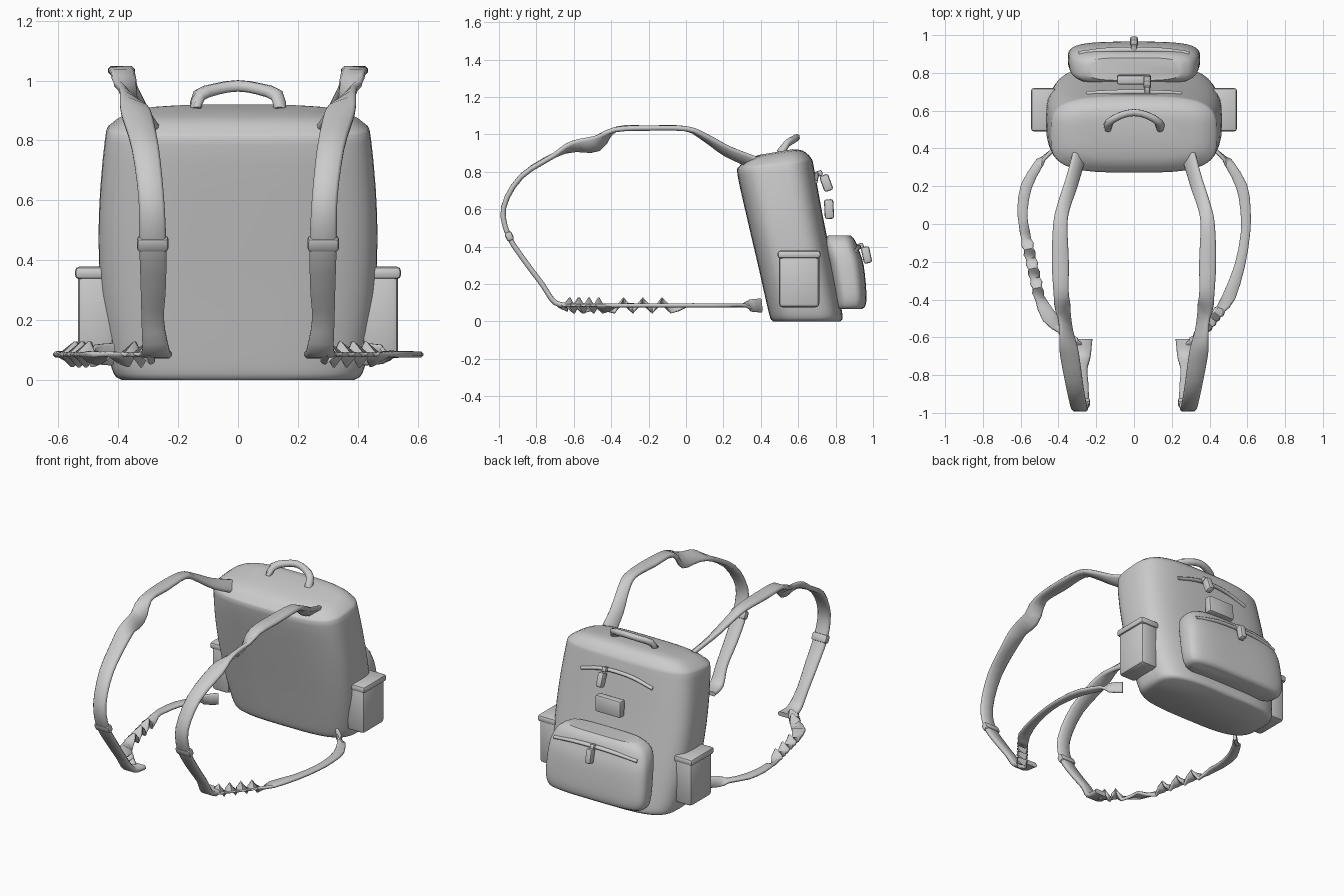
import bpy, bmesh, math
from mathutils import Vector, Matrix

if "Cube" in bpy.data.objects:
    bpy.data.objects.remove(bpy.data.objects["Cube"])

grey = bpy.data.materials.new("light_grey")
grey.use_nodes = True
grey.diffuse_color = (0.6, 0.6, 0.6, 1)
grey.node_tree.nodes["Principled BSDF"].inputs["Base Color"].default_value = grey.diffuse_color


def finish(name, bm, angle=40):
    bmesh.ops.recalc_face_normals(bm, faces=bm.faces)
    mesh = bpy.data.meshes.new(name)
    bm.to_mesh(mesh)
    bm.free()
    mesh.materials.append(grey)
    ob = bpy.data.objects.new(name, mesh)
    bpy.context.collection.objects.link(ob)
    bpy.ops.object.select_all(action='DESELECT')
    ob.select_set(True)
    bpy.context.view_layer.objects.active = ob
    bpy.ops.object.shade_smooth_by_angle(angle=math.radians(angle))
    return ob


def skin(bm, rings):
    """Join closed rings of points into a capped tube."""
    loops = [[bm.verts.new(p) for p in ring] for ring in rings]
    n = len(loops[0])
    for a, b in zip(loops, loops[1:]):
        for i in range(n):
            j = (i + 1) % n
            bm.faces.new((a[i], a[j], b[j], b[i]))
    bm.faces.new(loops[0])
    bm.faces.new(loops[-1])


def smooth_path(pts, steps):
    """Catmull-Rom through tuples of any length."""
    pts = [Vector(p) for p in pts]
    ext = [pts[0] * 2 - pts[1]] + pts + [pts[-1] * 2 - pts[-2]]
    out = []
    for a, b, c, d in zip(ext, ext[1:], ext[2:], ext[3:]):
        for k in range(steps):
            t = k / steps
            out.append((b * 2 + (c - a) * t + (a * 2 - b * 5 + c * 4 - d) * t**2
                        + (b * 3 - a - c * 3 + d) * t**3) / 2)
    return out + [pts[-1]]


def soft_block(name, levels, power=3.5, count=48):
    """Upright loft of rounded rectangles: z, half width, front y, back y, slope."""
    rings = []
    for z, hw, y0, y1, slope in smooth_path(levels, 3):
        ring = []
        for i in range(count):
            a = 2 * math.pi * i / count
            c, s = math.cos(a), math.sin(a)
            x = hw * math.copysign(abs(c) ** (2 / power), c)
            dy = (y1 - y0) / 2 * math.copysign(abs(s) ** (2 / power), s)
            ring.append((x, (y0 + y1) / 2 + dy, z + slope * dy))
        rings.append(ring)
    bm = bmesh.new()
    skin(bm, rings)
    return finish(name, bm)


def box(name, center, size, tilt=0, turn=0, bevel=0.012):
    bm = bmesh.new()
    rot = Matrix.Rotation(math.radians(turn), 4, 'Z') @ Matrix.Rotation(math.radians(tilt), 4, 'X')
    bmesh.ops.create_cube(bm, size=1, matrix=Matrix.Translation(center) @ rot
                          @ Matrix.Diagonal((*size, 1)))
    bmesh.ops.bevel(bm, geom=bm.edges[:], offset=bevel, segments=2, affect='EDGES', profile=0.5)
    return finish(name, bm)


def ribbon(name, pts, thick, flat, side=1, steps=3):
    """Webbing along x, y, z, roll in degrees, width; flat picks the width direction."""
    path = smooth_path(pts, steps)
    rings = []
    for i, p in enumerate(path):
        pos = Vector(p[:3])
        t = (Vector(path[min(i + 1, len(path) - 1)][:3]) - Vector(path[max(i - 1, 0)][:3])).normalized()
        w = flat(t)
        w = (w - t * w.dot(t)).normalized()
        w = Matrix.Rotation(math.radians(p[3]), 3, t) @ w
        n = t.cross(w)
        a, b, e = p[4] / 2, thick / 2, thick / 3
        corners = [(a, -b + e), (a, b - e), (a - e, b), (e - a, b),
                   (-a, b - e), (-a, e - b), (e - a, -b), (a - e, -b)]
        ring = [pos + w * u + n * v for u, v in corners]
        rings.append([(q.x * side, q.y, q.z) for q in ring])
    bm = bmesh.new()
    skin(bm, rings)
    return finish(name, bm, 50)


def across(t):
    return Vector((1, 0, 0))


def level(t):
    return t.cross(Vector((0, 0, 1)))


# Main bag, leaning towards the wearer
soft_block("main_bag", [
    (0.0, 0.39, 0.465, 0.825, 0), (0.02, 0.415, 0.45, 0.838, 0), (0.1, 0.435, 0.43, 0.825, 0),
    (0.3, 0.46, 0.385, 0.785, 0), (0.55, 0.465, 0.328, 0.733, 0.03), (0.8, 0.445, 0.275, 0.685, 0.08),
    (0.85, 0.425, 0.285, 0.67, 0.11), (0.89, 0.35, 0.33, 0.625, 0.15), (0.905, 0.23, 0.39, 0.57, 0.17)])

# Large pocket on the back face
soft_block("back_pocket", [
    (0.065, 0.31, 0.81, 0.94, 0), (0.085, 0.335, 0.8, 0.96, 0), (0.15, 0.35, 0.79, 0.965, 0),
    (0.3, 0.345, 0.76, 0.95, 0), (0.38, 0.33, 0.74, 0.925, 0), (0.43, 0.3, 0.74, 0.905, 0),
    (0.46, 0.25, 0.76, 0.88, 0)])

# Zips, pullers and badge
ribbon("upper_zip", [(-0.25, 0.69, 0.745, 0, 0.025), (-0.12, 0.697, 0.78, 0, 0.025), (0, 0.7, 0.79, 0, 0.025),
                     (0.12, 0.697, 0.78, 0, 0.025), (0.25, 0.69, 0.745, 0, 0.025)], 0.02, level)
ribbon("pocket_zip", [(-0.29, 0.9, 0.375, 0, 0.03), (-0.15, 0.918, 0.395, 0, 0.03), (0, 0.922, 0.4, 0, 0.03),
                      (0.15, 0.918, 0.395, 0, 0.03), (0.29, 0.9, 0.375, 0, 0.03)], 0.02, level)
box("upper_zip_puller", (0.07, 0.75, 0.74), (0.04, 0.05, 0.09), 20)
box("upper_zip_slider", (0.07, 0.71, 0.79), (0.03, 0.04, 0.03), 20, bevel=0.008)
box("pocket_zip_puller", (0, 0.965, 0.355), (0.04, 0.045, 0.09), 12)
box("pocket_zip_slider", (0, 0.925, 0.4), (0.03, 0.05, 0.03), 20, bevel=0.008)
box("badge", (0, 0.765, 0.6), (0.18, 0.05, 0.105), 3)

# Carry handle
half = [(0.14, 0.505, 0.9, 0, 0.045), (0.13, 0.54, 0.95, 0, 0.045), (0.07, 0.575, 0.972, 0, 0.04)]
ribbon("carry_handle", [(-x, *r) for x, *r in half] + [(0, 0.59, 0.982, 0, 0.04)] + half[::-1],
       0.035, lambda t: Vector((0, 1, 1.2)), steps=2)

# Padded shoulder strap, from the bag over the shoulder and down
shoulder = [
    (0.29, 0.36, 0.85, 45, 0.09), (0.33, 0.22, 0.91, 40, 0.08), (0.37, 0.1, 0.985, 20, 0.07),
    (0.39, 0.0, 1.03, 0, 0.075), (0.39, -0.2, 1.033, 0, 0.09), (0.385, -0.38, 1.025, 0, 0.08),
    (0.37, -0.48, 0.95, 55, 0.1), (0.355, -0.6, 0.935, 35, 0.09), (0.34, -0.7, 0.89, 0, 0.1),
    (0.31, -0.88, 0.775, 0, 0.09), (0.29, -0.975, 0.61, 0, 0.085), (0.285, -0.95, 0.46, 0, 0.09),
    (0.283, -0.86, 0.32, 0, 0.085), (0.285, -0.77, 0.2, 0, 0.075), (0.275, -0.7, 0.1, 0, 0.09),
    (0.275, -0.61, 0.085, 0, 0.11)]


def crumple(start, end, folds):
    """Zigzag stretch of twisted webbing between two points."""
    a, b = Vector(start), Vector(end)
    out = []
    for k in range(folds):
        p = a.lerp(b, k / (folds - 1))
        sign = 1 if k % 2 else -1
        out.append((p.x, p.y, p.z + 0.018 * sign, 45 * sign, 0.065))
    return out


# Lower webbing, with folds at different places on the two sides
z = 0.085
tail = [(0.59, 0.08, z, 0, 0.055), (0.57, 0.2, z, 0, 0.06), (0.51, 0.31, z, 0, 0.05),
        (0.48, 0.345, z, 80, 0.065), (0.42, 0.4, z, 85, 0.075)]
lower = {
    "left": crumple((0.29, -0.66, z), (0.46, -0.45, z), 9)
    + [(0.505, -0.38, z, 0, 0.07), (0.56, -0.22, z, 0, 0.055), (0.59, -0.05, z, 0, 0.05)] + tail,
    "right": crumple((0.29, -0.66, z), (0.38, -0.56, z), 5)
    + [(0.45, -0.49, z, 0, 0.08)] + crumple((0.5, -0.39, z), (0.57, -0.08, z), 7)
    + [(0.585, 0.0, z, 0, 0.05)] + tail,
}

for label, s in (("left", 1), ("right", -1)):
    ribbon(label + "_shoulder_strap", shoulder, 0.028, across, s)
    ribbon(label + "_lower_strap", lower[label], 0.02, level, s, 2)
    box(label + "_strap_buckle", (s * 0.285, -0.945, 0.455), (0.105, 0.04, 0.05), 25)
    # Side pocket with folded rim
    box(label + "_side_pocket", (s * 0.475, 0.605, 0.215), (0.12, 0.215, 0.28), bevel=0.02)
    box(label + "_pocket_rim", (s * 0.48, 0.605, 0.357), (0.13, 0.23, 0.042), bevel=0.015)
